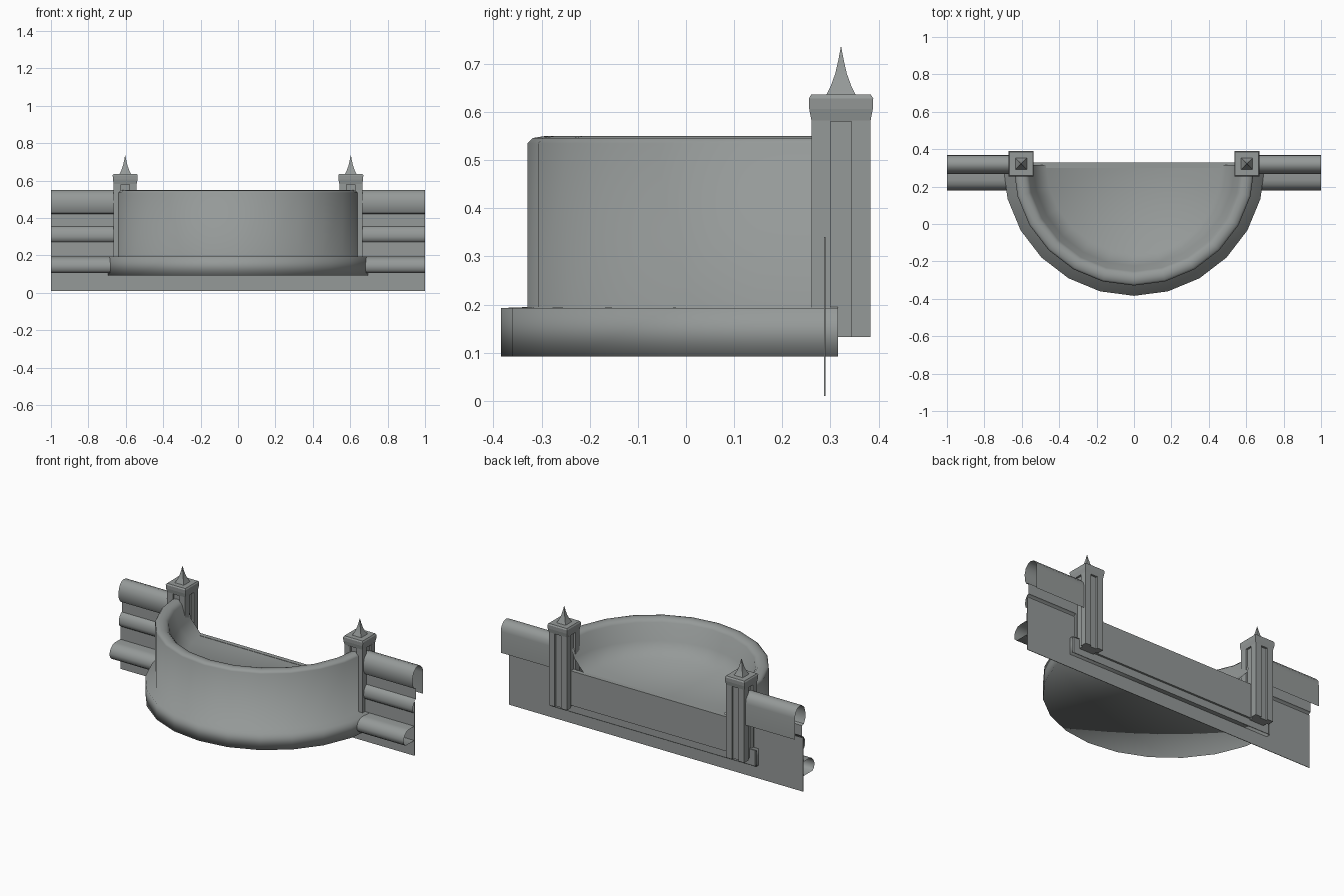
import bpy, bmesh, math

cube = bpy.data.objects.get("Cube")
if cube:
    bpy.data.objects.remove(cube, do_unlink=True)

stone = bpy.data.materials.new("grey_stone")
stone.use_nodes = True
GREY = (0.30, 0.32, 0.315, 1)
stone.diffuse_color = GREY
stone.node_tree.nodes["Principled BSDF"].inputs["Base Color"].default_value = GREY

BACK = 0.316      # y of the balcony's open side
PILLAR_X, PILLAR_Y = 0.603, 0.322


def finish(name, bm, angle=None):
    """Turn a bmesh into a stone object, optionally smooth up to an angle."""
    mesh = bpy.data.meshes.new(name)
    bm.to_mesh(mesh)
    bm.free()
    obj = bpy.data.objects.new(name, mesh)
    bpy.context.collection.objects.link(obj)
    mesh.materials.append(stone)
    if angle:
        bpy.ops.object.select_all(action='DESELECT')
        obj.select_set(True)
        bpy.context.view_layer.objects.active = obj
        bpy.ops.object.shade_smooth_by_angle(angle=math.radians(angle))
    return obj


def skin(bm, rows, closed=False):
    """Join successive rows of points with quads."""
    loops = [[bm.verts.new(p) for p in row] for row in rows]
    for a, b in zip(loops, loops[1:]):
        n = len(a)
        for i in range(n if closed else n - 1):
            j = (i + 1) % n
            bm.faces.new((a[i], a[j], b[j], b[i]))
    return loops


def half_lathe(name, profile, angle, steps=12):
    """Sweep (radius, height) points around the front half circle."""
    bm = bmesh.new()
    rows = []
    for k in range(steps + 1):
        t = math.pi * (1 + k / steps)
        rows.append([(r * math.cos(t), BACK + r * math.sin(t), z) for r, z in profile])
    skin(bm, rows)
    bmesh.ops.remove_doubles(bm, verts=bm.verts, dist=1e-5)
    bmesh.ops.recalc_face_normals(bm, faces=bm.faces)
    return finish(name, bm, angle)


def box(name, x, y, z):
    bm = bmesh.new()
    loops = skin(bm, [[(x[0], y[0], h), (x[1], y[0], h), (x[1], y[1], h), (x[0], y[1], h)]
                      for h in z], True)
    bm.faces.new(loops[0][::-1])
    bm.faces.new(loops[1])
    return finish(name, bm)


def square_stack(name, x, y, levels, angle=None):
    """Stack square rings given as (half width, height)."""
    bm = bmesh.new()
    loops = skin(bm, [[(x + sx * h, y + sy * h, z) for sx, sy in
                       ((-1, -1), (1, -1), (1, 1), (-1, 1))] for h, z in levels], True)
    bm.faces.new(loops[0][::-1])
    bm.faces.new(loops[-1])
    return finish(name, bm, angle)


# Parapet, foot ring and bowl in one swept section
half_lathe("balcony_parapet", [
    (0, 0.092), (0.70, 0.092), (0.70, 0.193), (0.645, 0.195), (0.645, 0.535),
    (0.635, 0.546), (0.61, 0.55), (0.585, 0.545), (0.57, 0.53),
    (0.54, 0.43), (0.47, 0.35), (0, 0.35)], 100)

# Straight wall under the balcony and the panel closing its back
box("long_wall", (-1, 1), (0.287, 0.29), (0.01, 0.34))
box("back_panel", (-0.56, 0.56), (0.30, 0.328), (0.14, 0.352))
box("back_ledge", (-0.69, 0.69), (0.291, BACK), (0.094, 0.19))

# Moulded section of the side walls, as (y, z) from the foot to the coping
moulding = [
    (0.285, 0.105), (0.20, 0.105), (0.184, 0.12), (0.18, 0.145), (0.19, 0.17),
    (0.21, 0.188), (0.235, 0.193), (0.285, 0.193), (0.286, 0.272),
    (0.276, 0.28), (0.271, 0.30), (0.275, 0.33), (0.29, 0.35), (0.30, 0.355),
    (0.30, 0.42), (0.283, 0.425), (0.27, 0.45), (0.268, 0.49), (0.278, 0.525),
    (0.30, 0.545), (0.32, 0.55), (0.345, 0.543), (0.365, 0.52), (0.37, 0.49), (0.37, 0.36)]

# Quarter of the notched pillar section, turned to make the whole outline
OUT, NOTCH, DEEP = 0.0615, 0.022, 0.049
quarter = [(OUT, NOTCH), (OUT, OUT), (NOTCH, OUT), (NOTCH, DEEP), (-NOTCH, DEEP)]

for side, label in ((1, "left"), (-1, "right")):
    bm = bmesh.new()
    skin(bm, [[(side * x, y, z) for y, z in moulding] for x in (0.61, 1)])
    bmesh.ops.recalc_face_normals(bm, faces=bm.faces)
    finish(label + "_wall_moulding", bm, 45)

    x = side * PILLAR_X
    outline = []
    for turn in range(4):
        for px, py in quarter:
            for _ in range(turn):
                px, py = -py, px
            outline.append((x + px, PILLAR_Y + py))
    bm = bmesh.new()
    ends = skin(bm, [[(px, py, z) for px, py in outline] for z in (0.133, 0.582)], True)
    bm.faces.new(ends[0][::-1])
    bm.faces.new(ends[1])
    finish(label + "_pillar_shaft", bm)

    square_stack(label + "_pillar_cap", x, PILLAR_Y, [
        (0.061, 0.58), (0.066, 0.606), (0.067, 0.628), (0.062, 0.636)])
    square_stack(label + "_pillar_spike", x, PILLAR_Y, [
        (0.031, 0.635), (0.021, 0.655), (0.012, 0.68), (0.006, 0.706), (0.0005, 0.735)], 40)
